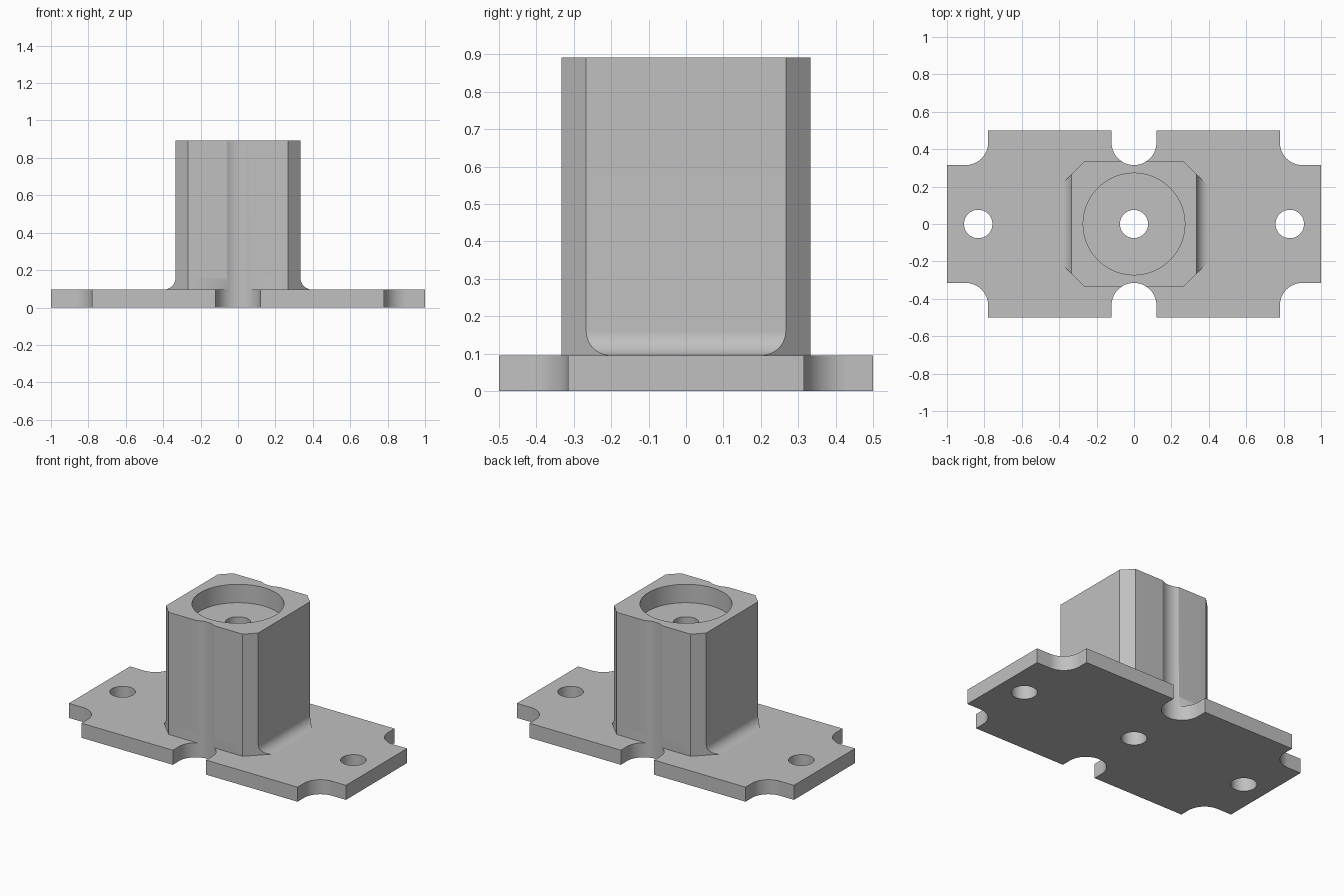
import bpy, bmesh, math

if "Cube" in bpy.data.objects:
    bpy.data.objects.remove(bpy.data.objects["Cube"], do_unlink=True)

PLATE_TOP, POST_TOP = 0.095, 0.892
HALF, CORNER, FILLET = 0.333, 0.6, 0.066   # post half width, chamfer plane |x|+|y|, fillet radius
NOTCH_R = 0.12

grey = bpy.data.materials.new("light grey")
grey.use_nodes = True
colour = (0.53, 0.53, 0.53, 1)
grey.diffuse_color = colour
grey.node_tree.nodes["Principled BSDF"].inputs["Base Color"].default_value = colour


def loft(name, rings):
    """Solid through matching horizontal rings of points, bottom to top."""
    bm = bmesh.new()
    rows = [[bm.verts.new(p) for p in ring] for ring in rings]
    n = len(rows[0])
    bm.faces.new(rows[0][::-1])
    bm.faces.new(rows[-1])
    for low, high in zip(rows, rows[1:]):
        for i in range(n):
            j = (i + 1) % n
            bm.faces.new((low[i], low[j], high[j], high[i]))
    bmesh.ops.remove_doubles(bm, verts=bm.verts, dist=1e-5)
    bmesh.ops.recalc_face_normals(bm, faces=bm.faces)
    mesh = bpy.data.meshes.new(name)
    bm.to_mesh(mesh)
    bm.free()
    obj = bpy.data.objects.new(name, mesh)
    bpy.context.collection.objects.link(obj)
    mesh.materials.append(grey)
    return obj


def rounded_prism(name, x, y, half_x, half_y, r, z0, z1, steps=16):
    """Upright prism with rounded corners; a cylinder when r equals both halves."""
    pts = []
    for k, (sx, sy) in enumerate([(1, 1), (-1, 1), (-1, -1), (1, -1)]):
        for i in range(steps + 1):
            a = math.pi / 2 * (k + i / steps)
            p = (x + sx * (half_x - r) + r * math.cos(a),
                 y + sy * (half_y - r) + r * math.sin(a))
            if not pts or math.dist(p, pts[-1]) > 1e-4:
                pts.append(p)
    if math.dist(pts[0], pts[-1]) < 1e-4:
        pts.pop()
    return loft(name, [[(px, py, z) for px, py in pts] for z in (z0, z1)])


def hole(name, x, r, z0):
    return rounded_prism(name, x, 0, r, r, r, z0, 1.5)


def cut(obj, cutters):
    bpy.context.view_layer.objects.active = obj
    for c in cutters:
        mod = obj.modifiers.new(c.name, 'BOOLEAN')
        mod.operation, mod.solver, mod.object = 'DIFFERENCE', 'EXACT', c
        bpy.ops.object.modifier_apply(modifier=mod.name)


# Base plate
plate = loft("base_plate", [[(-1, -0.5, z), (1, -0.5, z), (1, 0.5, z), (-1, 0.5, z)]
                            for z in (0, PLATE_TOP)])


# Chamfered post, flaring into fillets on its left and right feet
def post_ring(w, z):
    a, b = CORNER - w, CORNER - HALF
    return [(w, -a, z), (w, a, z), (b, HALF, z), (-b, HALF, z),
            (-w, a, z), (-w, -a, z), (-b, -HALF, z), (b, -HALF, z)]


rings = []
for i in range(13):
    t = math.pi / 2 * i / 12
    rings.append(post_ring(HALF + FILLET * (1 - math.sin(t)),
                           PLATE_TOP + FILLET * (1 - math.cos(t))))
rings.append(post_ring(HALF, POST_TOP))
post = loft("post", rings)

# Cutters: edge notches, bolt holes, centre hole and bore
mid_notches = [rounded_prism("middle_notch_cutter", 0, s * 0.515, NOTCH_R, 0.2, NOTCH_R, -0.5, 1.5)
               for s in (-1, 1)]
corner_notches = [rounded_prism("corner_notch_cutter", sx, sy * 0.515, 0.22, 0.2, NOTCH_R, -0.5, 1.5)
                  for sx in (-1, 1) for sy in (-1, 1)]
bolt_holes = [hole("bolt_hole_cutter", s * 0.833, 0.076, -0.5) for s in (-1, 1)]
centre_hole = hole("centre_hole_cutter", 0, 0.075, -0.5)
bore = hole("bore_cutter", 0, 0.272, POST_TOP - 0.12)

cut(plate, mid_notches + corner_notches + bolt_holes + [centre_hole])
cut(post, mid_notches + [bore, centre_hole])

for c in mid_notches + corner_notches + bolt_holes + [centre_hole, bore]:
    bpy.data.objects.remove(c, do_unlink=True)

# Smooth the rounded surfaces and keep the machined edges crisp
for obj in (plate, post):
    bpy.ops.object.select_all(action='DESELECT')
    obj.select_set(True)
    bpy.context.view_layer.objects.active = obj
    bpy.ops.object.shade_smooth_by_angle(angle=math.radians(38))
    weighted = obj.modifiers.new("clean_normals", 'WEIGHTED_NORMAL')
    weighted.keep_sharp = True
